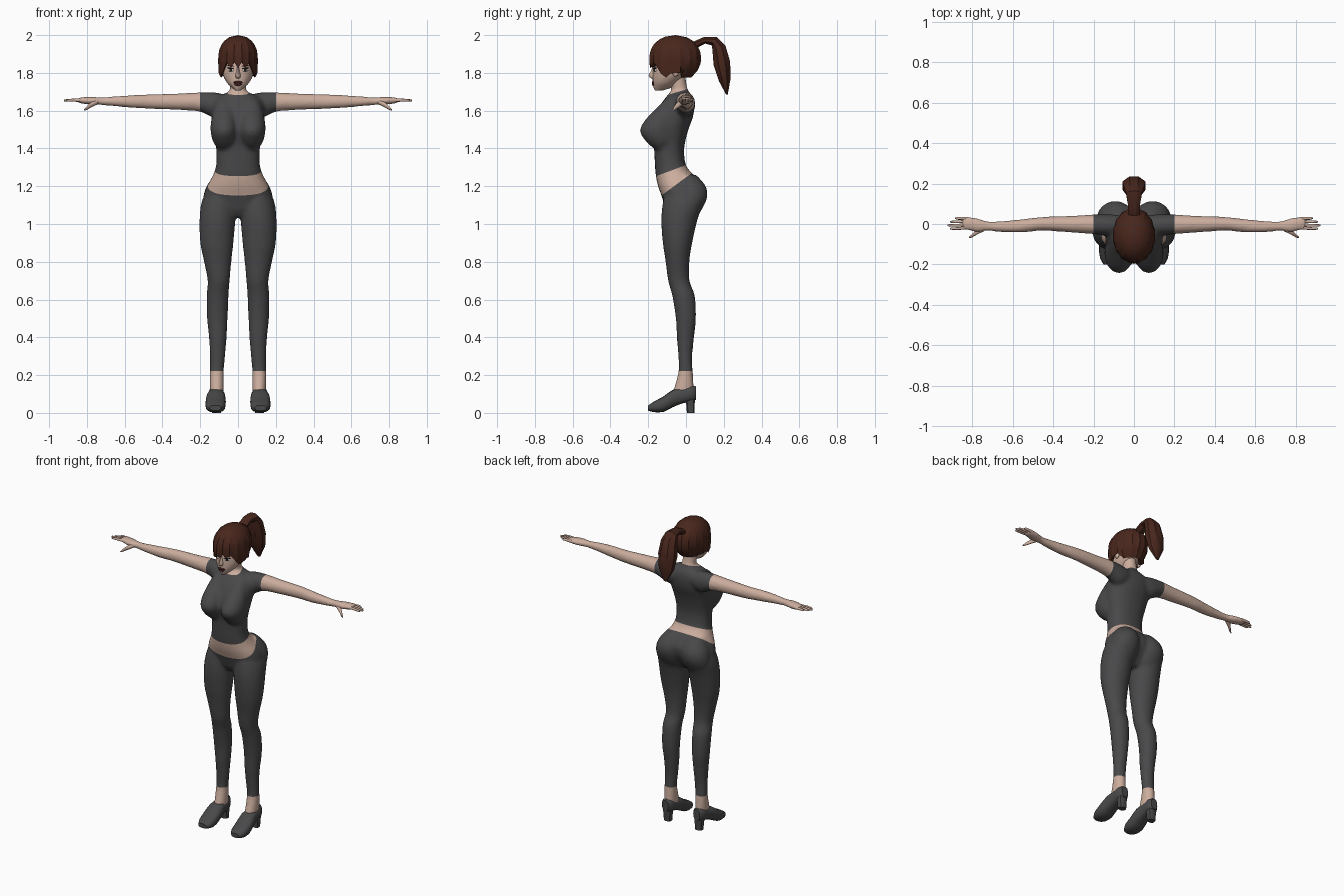
import bpy, bmesh, math
from mathutils import Matrix, Vector

if "Cube" in bpy.data.objects:
    bpy.data.objects.remove(bpy.data.objects["Cube"])


def material(name, rgb):
    m = bpy.data.materials.new(name)
    m.diffuse_color = (*rgb, 1)
    m.use_nodes = True
    m.node_tree.nodes["Principled BSDF"].inputs["Base Color"].default_value = m.diffuse_color
    return m


SKIN = material("skin", (0.60, 0.42, 0.34))
CLOTH = material("charcoal cloth", (0.066, 0.066, 0.069))
HAIR = material("auburn hair", (0.066, 0.020, 0.012))
LIPS = material("dark lips", (0.06, 0.015, 0.015))
WHITE = material("eye white", (0.75, 0.73, 0.70))
DARK = material("dark iris", (0.02, 0.015, 0.015))


def spline(r, k=4):
    """Catmull-Rom interpolation of ring tuples."""
    p, out = [r[0]] + r + [r[-1]], []
    for i in range(len(r) - 1):
        for j in range(k):
            t = j / k
            out.append(tuple(0.5 * (2 * b + (c - a) * t + (2 * a - 5 * b + 4 * c - d) * t * t
                                    + (3 * b - a - 3 * c + d) * t ** 3)
                             for a, b, c, d in zip(*p[i:i + 4])))
    return out + [r[-1]]


def skin_rings(bm, rings):
    """Close a list of point rings into a capped tube."""
    vs = [[bm.verts.new(p) for p in ring] for ring in rings]
    n = len(vs[0])
    for a, b in zip(vs, vs[1:]):
        for i in range(n):
            bm.faces.new((a[i], a[(i + 1) % n], b[(i + 1) % n], b[i]))
    bm.faces.new(vs[0])
    bm.faces.new(vs[-1])


def loft(bm, rings, axis="z", s=1, n=24, p=2.0, k=4):
    """Rings are (position on axis, a0, a1, b0, b1) with a, b the other axes in order."""
    out = []
    for t, a0, a1, b0, b1 in spline(rings, k):
        ring = []
        for i in range(n):
            c, d = math.cos(math.tau * i / n), math.sin(math.tau * i / n)
            a = (a0 + a1) / 2 + (a1 - a0) / 2 * math.copysign(abs(c) ** (2 / p), c)
            b = (b0 + b1) / 2 + (b1 - b0) / 2 * math.copysign(abs(d) ** (2 / p), d)
            x, y, z = {"x": (t, a, b), "y": (a, t, b), "z": (a, b, t)}[axis]
            ring.append((s * x, y, z))
        out.append(ring)
    skin_rings(bm, out)


def finish(bm, name, mat, angle=60):
    bmesh.ops.recalc_face_normals(bm, faces=bm.faces[:])
    me = bpy.data.meshes.new(name)
    bm.to_mesh(me)
    bm.free()
    ob = bpy.data.objects.new(name, me)
    bpy.context.collection.objects.link(ob)
    me.materials.append(mat)
    bpy.ops.object.select_all(action="DESELECT")
    ob.select_set(True)
    bpy.context.view_layer.objects.active = ob
    bpy.ops.object.shade_smooth_by_angle(angle=math.radians(angle))
    return ob


def ball(name, loc, radii, mat, turn=0, tilt=0):
    bm = bmesh.new()
    m = (Matrix.Translation(loc) @ Matrix.Rotation(turn, 4, "Z") @ Matrix.Rotation(tilt, 4, "Y")
         @ Matrix.Diagonal((*radii, 1)))
    bmesh.ops.create_uvsphere(bm, u_segments=16, v_segments=10, radius=1, matrix=m)
    return finish(bm, name, mat)


def sym(rows):
    return [(z, -w, w, f, b) for z, w, f, b in rows]


# Body: torso, neck, legs and arms fused into one surface
bm = bmesh.new()
loft(bm, sym([(1.035, .05, -.08, .02), (1.07, .12, -.105, .045), (1.11, .172, -.118, .07),
              (1.15, .182, -.13, .088), (1.20, .165, -.148, .088), (1.25, .137, -.159, .052),
              (1.30, .118, -.164, .005), (1.36, .114, -.167, -.009), (1.42, .119, -.172, -.007),
              (1.50, .136, -.192, .013), (1.57, .143, -.17, .038), (1.63, .138, -.137, .045),
              (1.67, .115, -.107, .038), (1.695, .06, -.087, .02), (1.71, .04, -.07, .01)]), p=2.3)
loft(bm, sym([(1.62, .05, -.08, .02), (1.70, .043, -.076, .01), (1.76, .043, -.09, .0),
              (1.80, .04, -.09, 0)]))
for s in (1, -1):
    # bust and seat
    loft(bm, [(1.393, .04, .10, -.16, -.10), (1.43, .015, .13, -.206, -.06),
              (1.49, .003, .145, -.244, -.05), (1.55, .006, .142, -.217, -.04),
              (1.62, .02, .125, -.15, -.04), (1.66, .04, .105, -.113, -.04)], s=s)
    loft(bm, [(1.00, .05, .14, -.05, .03), (1.07, .012, .18, -.06, .08),
              (1.14, .004, .184, -.06, .112), (1.20, .006, .167, -.06, .105),
              (1.26, .02, .125, -.06, .055)], s=s)
    # leg
    loft(bm, [(1.20, .03, .15, -.10, .05), (1.12, .01, .192, -.122, .09),
              (1.02, .014, .204, -.131, .06), (.90, .024, .200, -.123, .033),
              (.80, .035, .180, -.108, .018), (.70, .044, .161, -.095, .019),
              (.62, .05, .166, -.073, .047), (.50, .055, .164, -.054, .053),
              (.40, .06, .154, -.049, .043), (.30, .068, .149, -.041, .033),
              (.22, .075, .150, -.040, .036), (.12, .075, .149, -.067, .042),
              (.08, .08, .145, -.08, .035)], s=s)
    # arm and palm
    loft(bm, [(.05, -.06, .04, 1.59, 1.68), (.12, -.06, .048, 1.56, 1.697),
              (.20, -.05, .047, 1.594, 1.697), (.30, -.043, .041, 1.603, 1.692),
              (.45, -.033, .035, 1.609, 1.687), (.55, -.042, .024, 1.614, 1.683),
              (.65, -.041, .015, 1.623, 1.676), (.72, -.034, .013, 1.629, 1.671),
              (.77, -.041, .028, 1.631, 1.674), (.82, -.032, .037, 1.636, 1.672),
              (.85, -.024, .034, 1.642, 1.667)], axis="x", s=s)
body = finish(bm, "body", SKIN)
rm = body.modifiers.new("fuse", "REMESH")
rm.mode, rm.voxel_size = "VOXEL", .009
sm = body.modifiers.new("soften", "SMOOTH")
sm.factor, sm.iterations = .5, 9
me = bpy.data.meshes.new_from_object(body.evaluated_get(bpy.context.evaluated_depsgraph_get()))
body.modifiers.clear()
me.materials.clear()
me.materials.append(SKIN)
me.materials.append(CLOTH)

# Garment edges as plane cuts: height at y = 0 and slope along y
HEM, WAIST, COLLAR = (1.312, .37), (1.247, .74), (1.712, .3)
CUFF, SLEEVE = .222, .2
bm = bmesh.new()
bm.from_mesh(me)
cuts = [((0, 0, h), (0, -k, 1)) for h, k in (HEM, WAIST, COLLAR)]
cuts += [((SLEEVE, 0, 0), (1, 0, 0)), ((-SLEEVE, 0, 0), (1, 0, 0)), ((0, 0, CUFF), (0, 0, 1))]
for co, no in cuts:
    bmesh.ops.bisect_plane(bm, geom=bm.verts[:] + bm.edges[:] + bm.faces[:], dist=1e-5,
                           plane_co=co, plane_no=Vector(no).normalized())
for f in bm.faces:
    x, y, z = f.calc_center_median()
    bare = ((abs(x) > SLEEVE and z > 1.4) or z < CUFF
            or WAIST[0] + WAIST[1] * y < z < HEM[0] + HEM[1] * y
            or (z > COLLAR[0] + COLLAR[1] * y and abs(x) < .07 and z > 1.6))
    f.material_index = 0 if bare else 1
    f.smooth = True
bm.to_mesh(me)
bm.free()
body.data = me

# Head and nose
bm = bmesh.new()
loft(bm, sym([(1.708, .015, -.165, -.12), (1.725, .036, -.173, -.07), (1.75, .06, -.176, -.04),
              (1.79, .08, -.176, 0), (1.85, .088, -.172, .04), (1.92, .085, -.16, .05),
              (1.97, .05, -.12, .02)]))
finish(bm, "head", SKIN)
bm = bmesh.new()
loft(bm, sym([(1.838, .006, -.177, -.15), (1.81, .009, -.185, -.15), (1.785, .014, -.198, -.15),
              (1.771, .011, -.184, -.15)]), n=8, k=2)
finish(bm, "nose", SKIN)
ball("upper_lip", (0, -.173, 1.750), (.025, .008, .007), LIPS)
ball("lower_lip", (0, -.172, 1.740), (.020, .009, .009), LIPS)

for s, side in ((1, "left"), (-1, "right")):
    # eyes, brows and ears
    turn = s * .5
    ball(side + "_eye", (s * .038, -.164, 1.815), (.018, .004, .008), WHITE, turn)
    ball(side + "_iris", (s * .038, -.166, 1.815), (.008, .004, .008), DARK, turn)
    ball(side + "_lash", (s * .039, -.1655, 1.824), (.021, .004, .004), DARK, turn, -s * .1)
    ball(side + "_brow", (s * .040, -.163, 1.838), (.021, .004, .0035), HAIR, turn, -s * .15)
    ball(side + "_ear", (s * .085, -.055, 1.81), (.010, .018, .03), SKIN)
    # fingers and thumb
    bm = bmesh.new()
    for y, tip in ((.027, .885), (.012, .91), (-.003, .922), (-.017, .91)):
        e = y * 1.15 - .003
        loft(bm, [(.82, y - .008, y + .008, 1.645, 1.665), (.87, e - .007, e + .007, 1.648, 1.664),
                  (tip - .008, e - .0055, e + .0055, 1.648, 1.66), (tip, e - .002, e + .002, 1.652, 1.656)],
             axis="x", s=s, n=8, k=2)
    loft(bm, [(.74, -.035, -.005, 1.635, 1.66), (.775, -.052, -.025, 1.618, 1.646),
              (.80, -.066, -.05, 1.605, 1.624), (.815, -.07, -.063, 1.6, 1.607)],
         axis="x", s=s, n=8, k=2)
    finish(bm, side + "_fingers", SKIN)
    # shoe upper with heel
    bm = bmesh.new()
    loft(bm, [(-.20, .09, .15, .012, .04), (-.17, .07, .167, .004, .06), (-.12, .065, .173, .005, .087),
              (-.07, .066, .167, .03, .122), (-.02, .073, .157, .05, .132), (.03, .076, .153, .06, .143),
              (.053, .092, .137, .07, .14)], axis="y", s=s, n=16, p=2.6, k=2)
    loft(bm, [(0, .09, .138, .004, .045), (.05, .087, .142, .0, .047), (.10, .08, .15, -.012, .052)],
         s=s, n=10, p=2.8, k=1)
    finish(bm, side + "_shoe", CLOTH, 40)


# Hair cap with a zigzag fringe, side locks and a tapered nape
def edge_height(i, deg):
    if deg < 48:
        return 1.835 + (.022 if i % 2 else -.008)
    if deg < 80:
        return 1.775 + (.02 if i % 2 else 0)
    return 1.80 if deg < 110 else 1.775


bm = bmesh.new()
N, ROWS = 32, 8
top = bm.verts.new((0, -.055, 2.0))
core = bm.verts.new((0, -.05, 1.88))
cols = []
for i in range(N):
    a = math.tau * i / N
    deg = math.degrees(min(a, math.tau - a))
    col = []
    for j in range(1, ROWS + 1):
        z = 2.0 + (edge_height(i, deg) - 2.0) * (j / ROWS) ** 1.4
        if z > 1.87:
            f = (1 - ((z - 1.87) / .13) ** 2.4) ** .5
        else:
            f = 1 - ((1.87 - z) / .1) ** 2 * (.42 if deg > 110 else .06)
        f *= 1 + (.02 if i % 2 else -.02)
        col.append(bm.verts.new((.105 * f * math.sin(a), -.057 - .137 * f * math.cos(a), z)))
    cols.append(col)
for i in range(N):
    a, b = cols[i], cols[(i + 1) % N]
    bm.faces.new((top, a[0], b[0]))
    bm.faces.new((core, b[-1], a[-1]))
    for j in range(ROWS - 1):
        bm.faces.new((a[j], a[j + 1], b[j + 1], b[j]))
finish(bm, "hair_cap", HAIR, 25)

# Ponytail swept along a path: y, z, thickness, half width
path = [(.05, 1.95, .018, .03), (.10, 1.973, .018, .03), (.15, 1.968, .026, .038),
        (.175, 1.93, .036, .05), (.19, 1.85, .044, .057), (.205, 1.76, .030, .046),
        (.217, 1.685, .004, .010)]
rings = []
for i, (y, z, th, w) in enumerate(path):
    p, q = path[max(i - 1, 0)], path[min(i + 1, len(path) - 1)]
    d = Vector((0, q[0] - p[0], q[1] - p[1])).normalized()
    nrm = Vector((0, -d.z, d.y))
    rings.append([Vector((0, y, z)) + Vector((w * math.cos(math.tau * (m + .5) / 8) * 1.1, 0, 0))
                  + nrm * th * math.sin(math.tau * (m + .5) / 8) * 1.1 for m in range(8)])
bm = bmesh.new()
skin_rings(bm, rings)
finish(bm, "ponytail", HAIR, 30)
